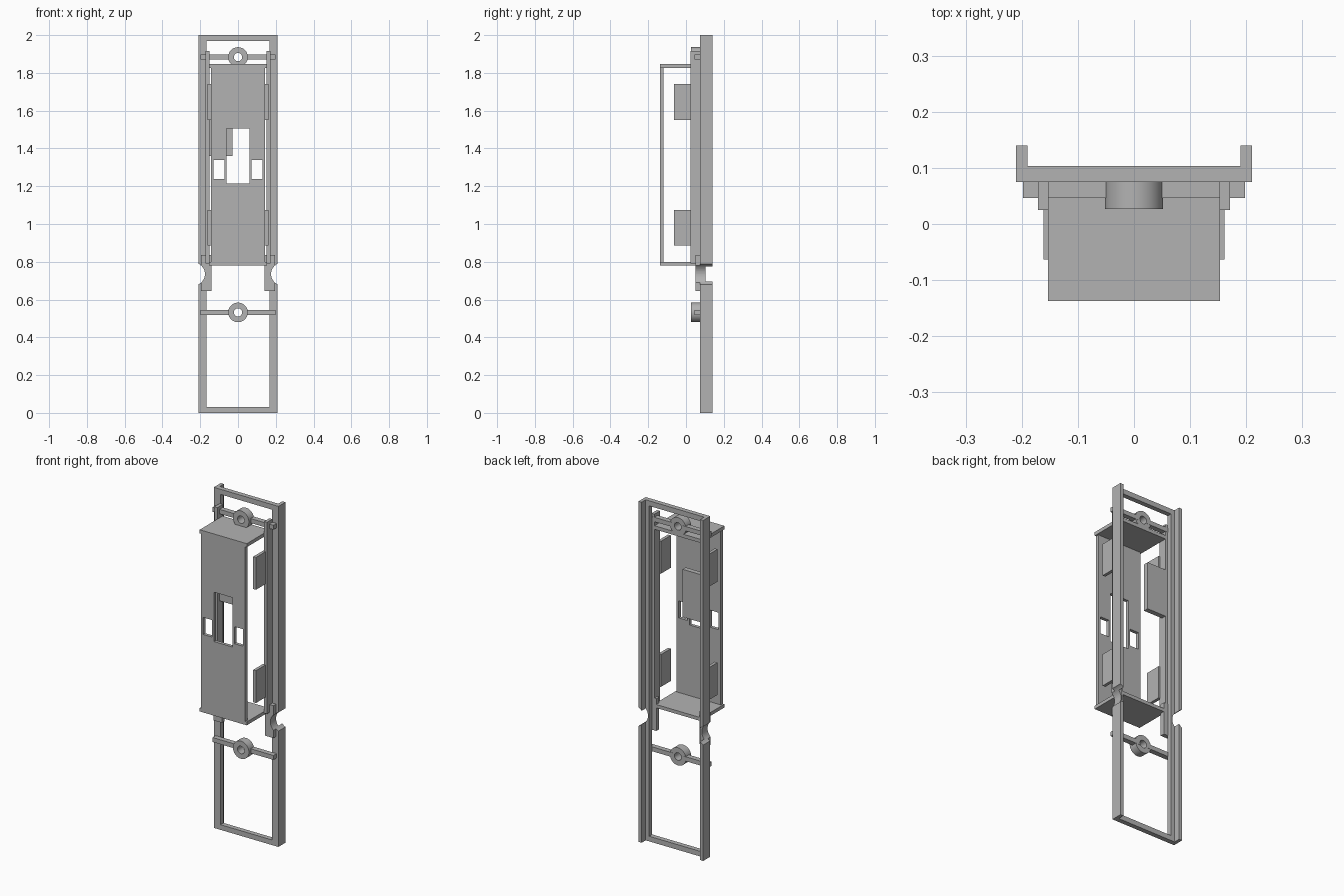
import bpy
import bmesh
from math import pi
from mathutils import Matrix, Vector

cube = bpy.data.objects.get("Cube")
if cube:
    bpy.data.objects.remove(cube, do_unlink=True)

grey = bpy.data.materials.new("plain_grey")
grey.use_nodes = True
colour = (0.45, 0.45, 0.45, 1)
grey.diffuse_color = colour
grey.node_tree.nodes["Principled BSDF"].inputs["Base Color"].default_value = colour


def finish(name, bm):
    mesh = bpy.data.meshes.new(name)
    bm.to_mesh(mesh)
    bm.free()
    obj = bpy.data.objects.new(name, mesh)
    bpy.context.collection.objects.link(obj)
    mesh.materials.append(grey)
    return obj


def box(name, x, y, z):
    bm = bmesh.new()
    lo, hi = Vector((x[0], y[0], z[0])), Vector((x[1], y[1], z[1]))
    mat = Matrix.Translation((lo + hi) / 2) @ Matrix.Diagonal((hi - lo).to_4d())
    bmesh.ops.create_cube(bm, size=1, matrix=mat)
    return finish(name, bm)


def cylinder(name, radius, x, y, z):
    bm = bmesh.new()
    mat = Matrix.Translation((x, sum(y) / 2, z)) @ Matrix.Rotation(pi / 2, 4, "X")
    bmesh.ops.create_cone(bm, cap_ends=True, segments=48, radius1=radius,
                          radius2=radius, depth=y[1] - y[0], matrix=mat)
    return finish(name, bm)


def cut(obj, cutter):
    mod = obj.modifiers.new("cut", "BOOLEAN")
    mod.operation = "DIFFERENCE"
    mod.solver = "EXACT"
    mod.object = cutter
    cutter.hide_render = True
    cutter.hide_viewport = True


def smooth(obj):
    bpy.ops.object.select_all(action="DESELECT")
    obj.select_set(True)
    bpy.context.view_layer.objects.active = obj
    bpy.ops.object.shade_smooth_by_angle(angle=pi / 6)


def span(side, a, b):
    return tuple(sorted((side * a, side * b)))


# Rear frame ends
FLANGE = (0.075, 0.103)
box("frame_bottom", (-0.167, 0.167), FLANGE, (0, 0.03))
box("frame_top", (-0.167, 0.167), FLANGE, (1.97, 2))

for side, label in ((1, "left"), (-1, "right")):
    # L-section frame rail and notched guide
    notch = cylinder(label + "_notch_cutter", 0.06, side * 0.235, (0, 0.2), 0.735)
    bm = bmesh.new()
    profile = [(0.167, 0.075), (0.21, 0.075), (0.21, 0.14),
               (0.19, 0.14), (0.19, 0.103), (0.167, 0.103)]
    face = bm.faces.new([bm.verts.new((side * x, y, 0)) for x, y in profile])
    top = bmesh.ops.extrude_face_region(bm, geom=[face])["geom"]
    bmesh.ops.translate(bm, vec=(0, 0, 2),
                        verts=[v for v in top if isinstance(v, bmesh.types.BMVert)])
    bmesh.ops.recalc_face_normals(bm, faces=bm.faces)
    cut(finish(label + "_frame_rail", bm), notch)
    guide = box(label + "_notch_guide", span(side, 0.14, 0.195),
                (0.05, 0.0755), (0.645, 0.835))
    cut(guide, notch)

    # Inner rail and its two clips
    box(label + "_inner_rail", span(side, 0.152, 0.171), (0.025, 0.075), (0.79, 1.915))
    for place, z in (("lower", 0.885), ("upper", 1.55)):
        box(f"{label}_{place}_clip", span(side, 0.143, 0.161), (-0.063, 0.03), (z, z + 0.19))

# Crossbars with ring bosses
for label, z in (("lower", 0.532), ("upper", 1.884)):
    bore = cylinder(label + "_bore_cutter", 0.022, 0, (-0.1, 0.2), z)
    bar = box(label + "_crossbar", (-0.198, 0.198), (0.046, 0.076), (z - 0.013, z + 0.013))
    boss = cylinder(label + "_boss", 0.052, 0, (0.027, 0.075), z)
    cut(bar, bore)
    cut(boss, bore)
    smooth(boss)

# Raised housing: front plate with three windows and two end plates
front = box("front_plate", (-0.143, 0.143), (-0.137, -0.118), (0.78, 1.847))
windows = (("centre", (-0.06, 0.06), (1.215, 1.505)),
           ("left", (0.072, 0.13), (1.238, 1.338)),
           ("right", (-0.13, -0.072), (1.238, 1.338)))
for label, x, z in windows:
    cut(front, box(label + "_window_cutter", x, (-0.2, -0.05), z))
box("housing_bottom", (-0.153, 0.153), (-0.137, 0.075), (0.78, 0.8))
box("housing_top", (-0.153, 0.153), (-0.137, 0.075), (1.826, 1.847))

# Rear tab carried by the right inner rail
box("rear_tab", (-0.153, -0.03), (0.046, 0.075), (1.36, 1.64))
